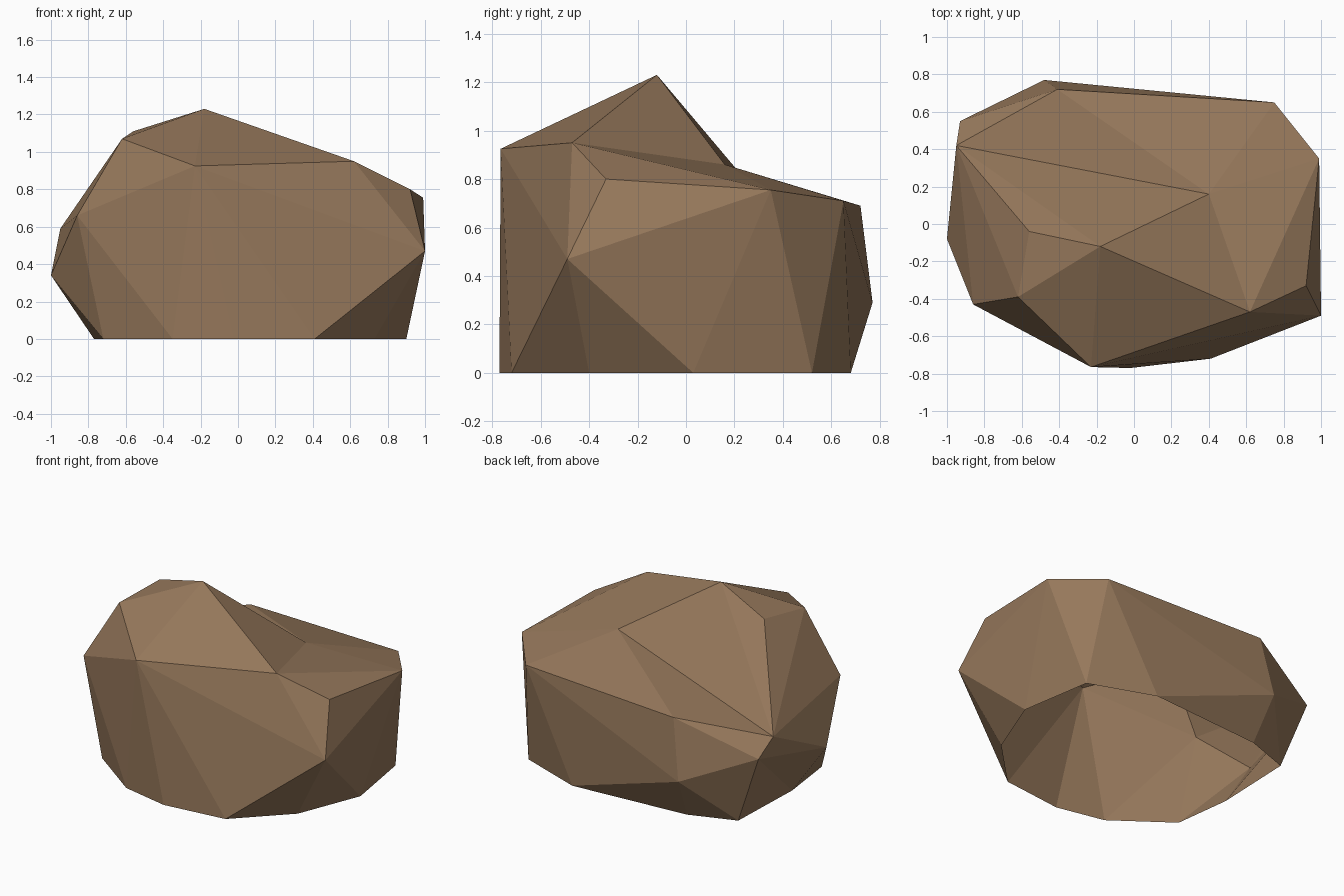
import bpy, bmesh

if "Cube" in bpy.data.objects:
    bpy.data.objects.remove(bpy.data.objects["Cube"])

# Corner points of the boulder, by level
ground = dict(zip("abcdefghijk", [      # footprint outline, z = 0
    (.90, .03), (.82, .52), (.38, .68), (-.44, .62), (-.75, .51), (-.77, -.04),
    (-.72, -.43), (-.35, -.70), (-.02, -.77), (.41, -.72), (.73, -.40)]))
girdle = {                              # widest points around the sides
    "F": (1.0, -.49, .47), "A": (-.48, .77, .29), "L": (-.93, .55, .48),
    "K": (-.95, .42, .59), "M": (-1.0, -.08, .34), "N": (-.86, -.43, .66)}
crown = {                               # upper rim, peak and rear hollow
    "D": (.99, .35, .755), "C": (.75, .65, .71), "B": (-.41, .72, .69),
    "E": (.92, -.33, .80), "G": (.62, -.47, .95), "P": (-.23, -.765, .925),
    "O": (-.62, -.39, 1.07), "J": (-.56, -.04, 1.11), "H": (-.18, -.12, 1.23),
    "I": (.40, .16, .86)}

# Chipped facets: each fan is a hub corner followed by the corners around it
fans = ["IKHGDCBK", "HKJOPG", "OJKNP", "NKMghP", "PhijFG", "FGEDakj",
        "DGE", "DabC", "CbcAB", "AcdeLB", "LBKMfe", "Mfg"]

bm = bmesh.new()
corner = {n: bm.verts.new((x, y, 0)) for n, (x, y) in ground.items()}
for level in (girdle, crown):
    corner.update({n: bm.verts.new(p) for n, p in level.items()})
for fan in fans:
    for p, q in zip(fan[1:], fan[2:]):
        bm.faces.new((corner[fan[0]], corner[p], corner[q]))

# Face outwards; the underside stays open
bmesh.ops.recalc_face_normals(bm, faces=bm.faces[:])
bm.normal_update()
if sum(f.normal.z * f.calc_area() for f in bm.faces) < 0:
    bmesh.ops.reverse_faces(bm, faces=bm.faces[:])

mesh = bpy.data.meshes.new("boulder")
bm.to_mesh(mesh)
bm.free()

# Single brown stone colour
stone = bpy.data.materials.new("brown stone")
stone.diffuse_color = (.305, .188, .105, 1)
stone.use_nodes = True
stone.node_tree.nodes["Principled BSDF"].inputs["Base Color"].default_value = stone.diffuse_color
mesh.materials.append(stone)
bpy.context.collection.objects.link(bpy.data.objects.new("boulder", mesh))
